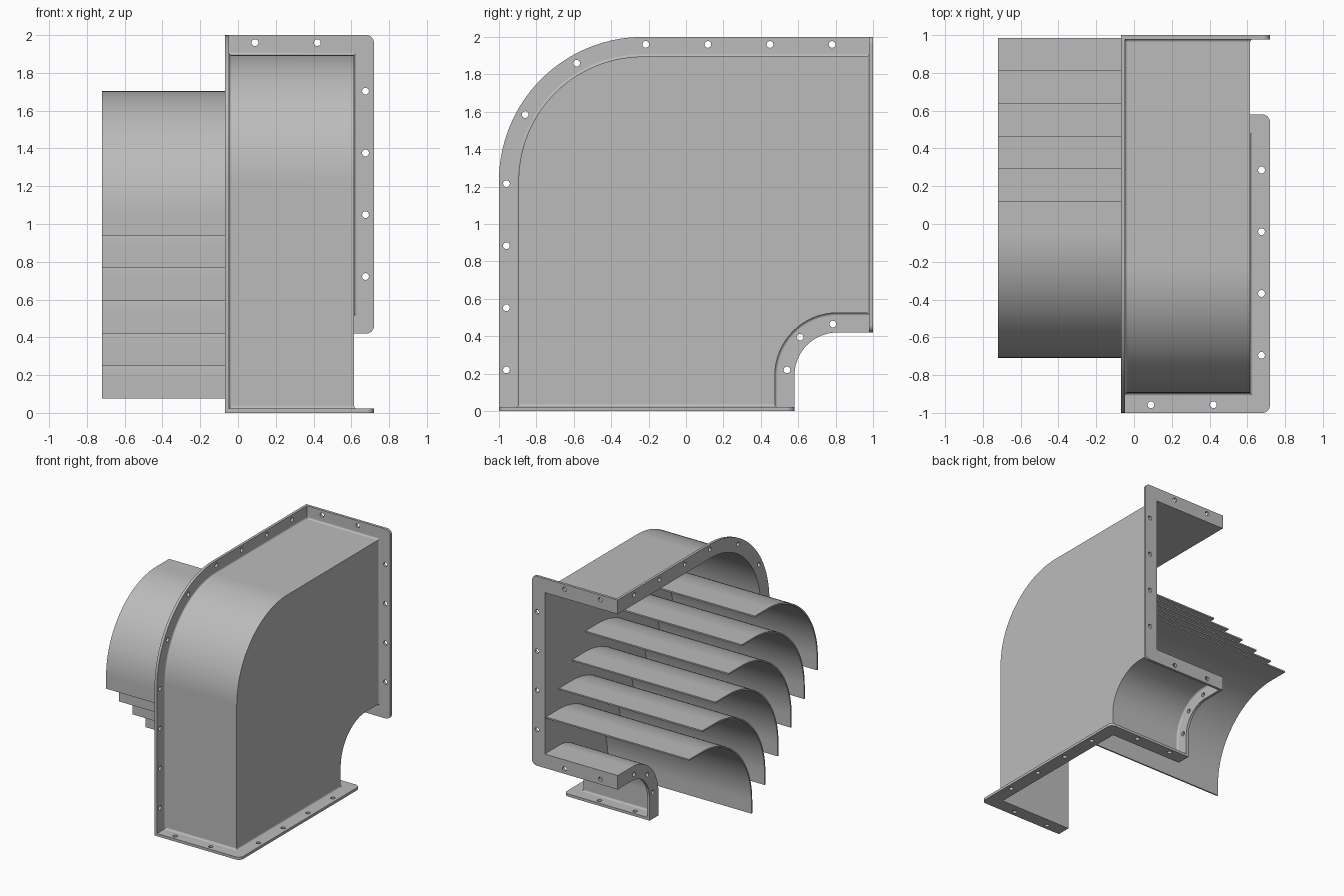
import bpy, bmesh
from math import sin, cos, pi
from mathutils import Vector, Matrix

cube = bpy.data.objects.get("Cube")
if cube:
    bpy.data.objects.remove(cube, do_unlink=True)

WIDTH, PLATE, FILLET, SHEET = 0.105, 0.022, 0.015, 0.012
LEFT, RIGHT = -0.07, 0.615          # open side and closed side of the casing

steel = bpy.data.materials.new("grey_steel")
steel.use_nodes = True
steel.diffuse_color = (0.5, 0.5, 0.5, 1)
steel.node_tree.nodes["Principled BSDF"].inputs["Base Color"].default_value = (0.5, 0.5, 0.5, 1)


def make_object(name, bm):
    bmesh.ops.recalc_face_normals(bm, faces=bm.faces)
    mesh = bpy.data.meshes.new(name)
    bm.to_mesh(mesh)
    bm.free()
    mesh.materials.append(steel)
    obj = bpy.data.objects.new(name, mesh)
    bpy.context.collection.objects.link(obj)
    return obj


def finish(obj):
    """Smooth the curves, keep folds sharp and flat sheets flat."""
    bpy.ops.object.select_all(action='DESELECT')
    obj.select_set(True)
    bpy.context.view_layer.objects.active = obj
    bpy.ops.object.shade_smooth_by_angle(angle=pi / 6)
    obj.modifiers.new("flat_sheets", 'WEIGHTED_NORMAL').keep_sharp = True


def drill(obj, points, axis):
    """Cut bolt holes through a flange."""
    turn = Vector((0, 0, 1)).rotation_difference(Vector(axis)).to_matrix().to_4x4()
    bm = bmesh.new()
    for p in points:
        bmesh.ops.create_cone(bm, cap_ends=True, segments=20, radius1=0.018, radius2=0.018,
                              depth=0.1, matrix=Matrix.Translation(p) @ turn)
    cutter = make_object("hole_cutter", bm)
    cutter.hide_render = True
    mod = obj.modifiers.new("holes", 'BOOLEAN')
    mod.operation, mod.solver, mod.object = 'DIFFERENCE', 'EXACT', cutter
    bpy.context.view_layer.objects.active = obj
    bpy.ops.object.modifier_apply(modifier=mod.name)
    bpy.data.objects.remove(cutter, do_unlink=True)


def elbow(start, centre, radius, a0, a1, end, steps=28):
    """Straight, arc, straight."""
    arc = []
    for i in range(steps + 1):
        a = a0 + (a1 - a0) * i / steps
        arc.append((centre[0] + radius * cos(a), centre[1] + radius * sin(a)))
    return [start] + arc + [end]


def sweep(path, section, place, round_corners=False):
    """Sweep (offset, height) points along a flat path with mitred corners."""
    pts = [Vector(p) for p in path]
    normals = [Vector((d.y, -d.x)).normalized() for d in (b - a for a, b in zip(pts, pts[1:]))]
    bm = bmesh.new()
    rings = []
    for i, p in enumerate(pts):
        n0, n1 = normals[max(i - 1, 0)], normals[min(i, len(normals) - 1)]
        mitre = (n0 + n1) / (1 + n0.dot(n1))
        rings.append([bm.verts.new(place(*(p + mitre * off), h)) for off, h in section])
    count = len(section)
    for a, b in zip(rings, rings[1:]):
        for j in range(count):
            k = (j + 1) % count
            bm.faces.new((a[j], a[k], b[k], b[j]))
    bm.faces.new(rings[0])
    bm.faces.new(rings[-1])
    if round_corners:
        bmesh.ops.recalc_face_normals(bm, faces=bm.faces)
        edges = [bm.edges.get((r[1], r[2])) for r in rings[1:-1]]
        bmesh.ops.bevel(bm, geom=edges, offset=0.04, segments=6, profile=0.5, affect='EDGES')
    return bm


# Flange cross-section, with a fillet running into the wall
flange = [(0, 0), (WIDTH, 0), (WIDTH, PLATE)]
for i in range(6):
    a = pi / 2 * i / 5
    flange.append((FILLET * (1 - sin(a)), PLATE + FILLET * (1 - cos(a))))
depth = RIGHT - SHEET - LEFT
shell = [(-SHEET, 0)] + flange[1:] + [(0, depth), (-SHEET, depth)]


def across(y, z, h):
    return (LEFT + h, y, z)


# Curved casing walls with their bolting flange
outer_path = elbow((1, 1.895), (-0.23, 1.23), 0.665, pi / 2, pi, (-0.895, 0))
inner_path = elbow((0.475, 0), (0.81, 0.19), 0.335, pi, pi / 2, (1, 0.525))
outer_wall = make_object("outer_wall", sweep(outer_path, shell, across))
inner_wall = make_object("inner_wall", sweep(inner_path, shell, across))

spacing = 0.332
outer_holes = [(-0.96, 0.22 + spacing * i) for i in range(4)]
outer_holes += [(-0.86, 1.585), (-0.585, 1.86)]
outer_holes += [(-0.215 + spacing * i, 1.96) for i in range(4)]
inner_holes = [(0.785, 0.465), (0.61, 0.395), (0.54, 0.22)]
for wall, holes in ((outer_wall, outer_holes), (inner_wall, inner_holes)):
    drill(wall, [Vector((LEFT, y, z)) for y, z in holes], (1, 0, 0))
    finish(wall)

# Flat closed side
bm = bmesh.new()
face = bm.faces.new([bm.verts.new((RIGHT, y, z)) for y, z in outer_path + inner_path])
grown = bmesh.ops.extrude_face_region(bm, geom=[face], use_keep_orig=True)
for v in grown["geom"]:
    if isinstance(v, bmesh.types.BMVert):
        v.co.x -= SHEET
finish(make_object("side_panel", bm))


# Three-sided flanges around the two open ends
def end_flange(name, low, high, first_hole, place, axis):
    path = [(LEFT, low), (RIGHT, low), (RIGHT, high), (LEFT, high)]
    obj = make_object(name, sweep(path, flange, place, True))
    holes = [(x, v) for x in (0.09, 0.42) for v in (low - 0.062, high + 0.065)]
    holes += [(0.675, first_hole + 0.327 * i) for i in range(4)]
    drill(obj, [Vector(place(x, v, 0)) for x, v in holes], axis)
    finish(obj)


end_flange("bottom_flange", -0.895, 0.475, -0.695, lambda x, y, h: (x, y, h), (0, 0, 1))
end_flange("back_flange", 0.525, 1.895, 0.722, lambda x, z, h: (x, 1 - h, z), (0, 1, 0))

# Stepped row of turning vanes, reaching out past the open side
vane_section = [(0, -0.72), (0, RIGHT - SHEET), (-SHEET, RIGHT - SHEET), (-SHEET, -0.72)]
vane_path = elbow((0.12, 1.705), (-0.05, 1.045), 0.66, pi / 2, pi, (-0.71, 0.94))
for i in range(6):
    s = 0.173 * i
    path = [(y + s, z - s) for y, z in vane_path]
    finish(make_object(f"turning_vane_{i + 1}", sweep(path, vane_section, lambda y, z, h: (h, y, z))))
